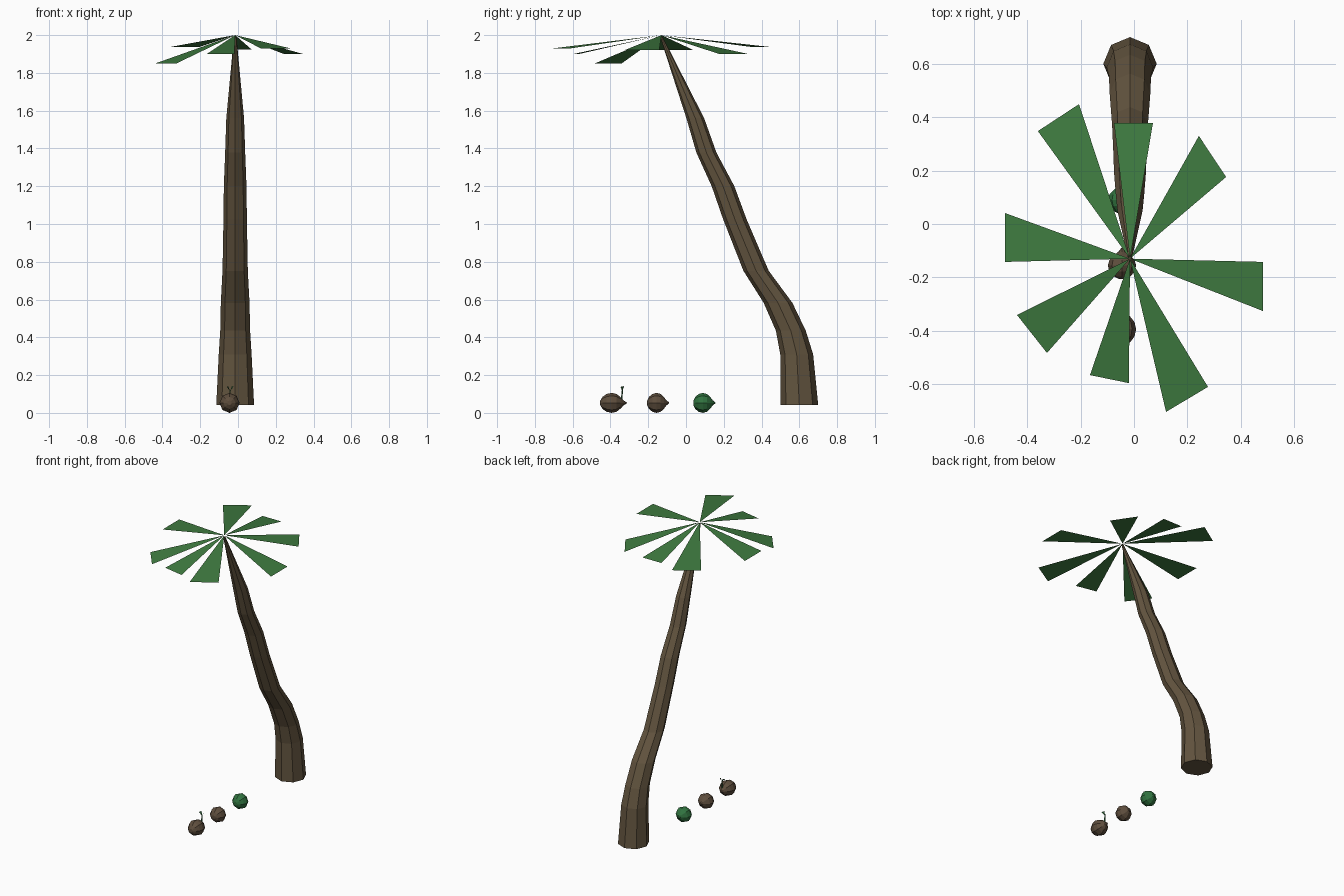
import bpy, math

if "Cube" in bpy.data.objects:
    bpy.data.objects.remove(bpy.data.objects["Cube"])


def material(name, rgb):
    m = bpy.data.materials.new(name)
    m.diffuse_color = (*rgb, 1)
    m.use_nodes = True
    m.node_tree.nodes["Principled BSDF"].inputs["Base Color"].default_value = m.diffuse_color
    return m


BARK = material("bark brown", (0.125, 0.090, 0.050))
HUSK = material("husk brown", (0.112, 0.076, 0.047))
FROND = material("frond green", (0.050, 0.200, 0.052))
UNRIPE = material("unripe green", (0.030, 0.170, 0.050))
SPROUT = material("sprout green", (0.025, 0.105, 0.035))


def mesh_object(name, verts, faces, mat):
    me = bpy.data.meshes.new(name)
    me.from_pydata(verts, [], faces)
    me.materials.append(mat)
    ob = bpy.data.objects.new(name, me)
    bpy.context.collection.objects.link(ob)
    return ob


def skin(name, rings, mat):
    """Join equal-sided rings into a closed tube."""
    n = len(rings[0])
    verts = [v for r in rings for v in r]
    faces = [list(range(n))[::-1]]
    for i in range(len(rings) - 1):
        for j in range(n):
            k = (j + 1) % n
            faces.append((i * n + j, i * n + k, (i + 1) * n + k, (i + 1) * n + j))
    faces.append([(len(rings) - 1) * n + j for j in range(n)])
    return mesh_object(name, verts, faces, mat)


def flat_ring(x, y, z, r, n):
    """Horizontal ring with corners on the axes."""
    return [(x + r * math.cos(math.tau * j / n), y + r * math.sin(math.tau * j / n), z)
            for j in range(n)]


# Leaning eight-sided trunk: y, z, radius
X0 = -0.015
path = [(0.60, 0.042, 0.100), (0.586, 0.31, 0.087), (0.555, 0.435, 0.079),
        (0.487, 0.583, 0.076), (0.371, 0.752, 0.067), (0.259, 1.024, 0.062),
        (0.196, 1.20, 0.060), (0.108, 1.378, 0.053), (0.049, 1.56, 0.047),
        (-0.13, 1.99, 0.007)]
skin("trunk", [flat_ring(X0, y, z, r, 8) for y, z, r in path], BARK)

# Flat triangular fronds: two outer corners (x, y) and their height
fronds = [(-0.483, 0.041, -0.483, -0.142, 1.92),
          (-0.438, -0.341, -0.326, -0.483, 1.85),
          (-0.165, -0.566, -0.019, -0.596, 1.90),
          (0.120, -0.704, 0.277, -0.610, 1.93),
          (0.483, -0.326, 0.483, -0.142, 1.92),
          (0.345, 0.176, 0.243, 0.330, 1.90),
          (0.071, 0.378, -0.075, 0.378, 1.925),
          (-0.206, 0.449, -0.360, 0.348, 1.937)]
for i, (ax, ay, bx, by, z) in enumerate(fronds):
    mesh_object(f"frond_{i + 1}", [(X0, -0.13, 2.0), (ax, ay, z), (bx, by, z)],
                [(0, 1, 2)], FROND)

# Coconuts: lathed along y with a pointed end facing +y
nut_profile = [(-0.050, 0.012), (-0.040, 0.032), (-0.022, 0.047), (0.0, 0.053),
               (0.022, 0.047), (0.040, 0.030), (0.052, 0.014), (0.067, 0.002)]


def coconut(name, y, stretch, mat):
    rings = []
    for dy, r in nut_profile:
        rings.append([(-0.045 + r * math.sin(math.tau * j / 8), y + dy * stretch,
                       0.053 + r * math.cos(math.tau * j / 8)) for j in range(8)])
    skin(name, rings, mat)


coconut("sprouting_coconut", -0.394, 1.2, HUSK)
coconut("brown_coconut", -0.156, 1.0, HUSK)
coconut("green_coconut", 0.089, 1.0, UNRIPE)

# Sprout: thin stem with two small forked leaves
sx, sy = -0.042, -0.337
skin("sprout_stem", [flat_ring(sx, sy - 0.004, 0.06, 0.005, 5),
                     flat_ring(sx, sy, 0.122, 0.003, 5)], SPROUT)
for name, s in (("sprout_leaf_left", -1), ("sprout_leaf_right", 1)):
    mesh_object(name, [(sx, sy, 0.115), (sx + s * 0.018, sy - 0.010, 0.138),
                       (sx + s * 0.010, sy + 0.010, 0.142)], [(0, 1, 2)], SPROUT)
